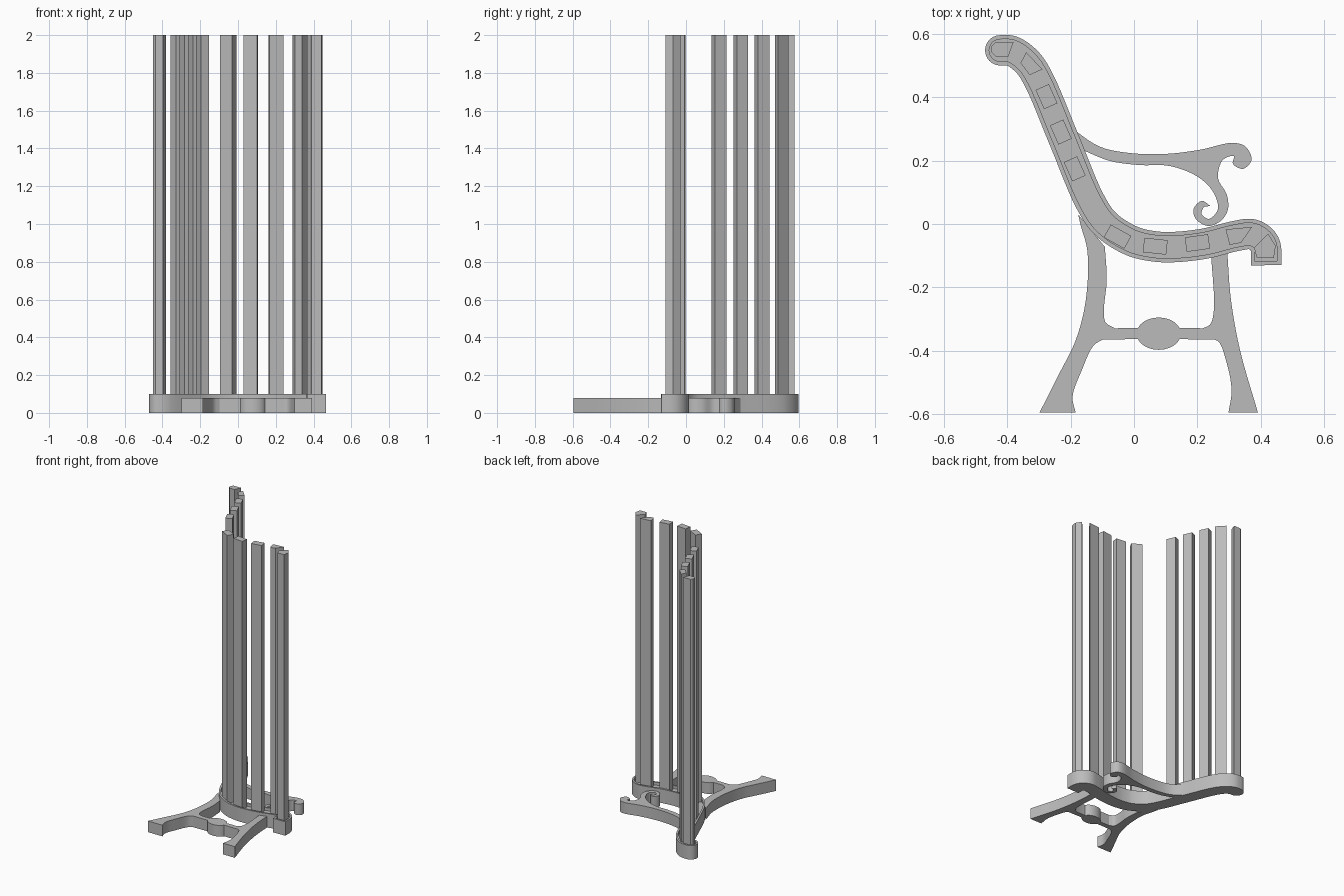
import bpy, bmesh, math
from mathutils import Vector

# Remove the default object
if "Cube" in bpy.data.objects:
    bpy.data.objects.remove(bpy.data.objects["Cube"])

UNIT = 0.001  # plan coordinates below are in thousandths
BAND_TOP, IRON_TOP, SLAT_TOP = 0.1, 0.08, 2.0

grey = bpy.data.materials.new("plain grey")
grey.use_nodes = True
grey.diffuse_color = (0.5, 0.5, 0.5, 1)
grey.node_tree.nodes["Principled BSDF"].inputs["Base Color"].default_value = grey.diffuse_color


def finish(bm, name, smooth=True):
    """Turn a bmesh into a named, coloured object."""
    bmesh.ops.recalc_face_normals(bm, faces=bm.faces)
    mesh = bpy.data.meshes.new(name)
    bm.to_mesh(mesh)
    bm.free()
    mesh.materials.append(grey)
    part = bpy.data.objects.new(name, mesh)
    bpy.context.collection.objects.link(part)
    if smooth:
        bpy.ops.object.select_all(action='DESELECT')
        part.select_set(True)
        bpy.context.view_layer.objects.active = part
        bpy.ops.object.shade_smooth_by_angle(angle=math.radians(30))
    return part


def curve(points, steps=5):
    """Smooth open curve through plan points."""
    pts = [Vector(p) * UNIT for p in points]
    pts = [2 * pts[0] - pts[1]] + pts + [2 * pts[-1] - pts[-2]]
    out = []
    for a, b, c, d in zip(pts, pts[1:], pts[2:], pts[3:]):
        # centripetal spacing prevents overshoot on uneven points
        ab, bc, cd = (math.sqrt((q - p).length) for p, q in ((a, b), (b, c), (c, d)))
        m1 = (c - b) + bc * ((b - a) / ab - (c - a) / (ab + bc))
        m2 = (c - b) + bc * ((d - c) / cd - (d - b) / (bc + cd))
        for i in range(steps):
            t = i / steps
            s = 1 - t
            out.append(b * s * s * (1 + 2 * t) + m1 * t * s * s
                       + c * t * t * (1 + 2 * s) - m2 * s * t * t)
    return out + [pts[-2]]


def prism(name, outline, bottom, top, smooth=True):
    """Extrude a closed plan outline upwards."""
    bm = bmesh.new()
    low = [bm.verts.new((p.x, p.y, bottom)) for p in outline]
    high = [bm.verts.new((p.x, p.y, top)) for p in outline]
    bm.faces.new(low)
    bm.faces.new(high)
    for i in range(len(low)):
        bm.faces.new((low[i - 1], low[i], high[i], high[i - 1]))
    return finish(bm, name, smooth)


def ribbon(path, half, trim):
    """Outline of a band around a path: round at the start, square at the end."""
    left, right = [], []
    for i, p in enumerate(path):
        d = (path[min(i + 1, len(path) - 1)] - path[max(i - 1, 0)]).normalized()
        if i == len(path) - 1:
            p = p - d * trim
        n = Vector((-d.y, d.x)) * half
        left.append(p + n)
        right.append(p - n)
    d = (path[1] - path[0]).normalized()
    n = Vector((-d.y, d.x))
    angles = [math.pi * k / 12 for k in range(1, 12)]
    cap = [path[0] - n * half * math.cos(a) - d * half * math.sin(a) for a in angles]
    return left + right[::-1] + cap


# Seat and back band: raised rim around a shallow channel
spine = curve([(-422, 548), (-386, 546), (-338, 512), (-302, 458), (-220, 264), (-138, 70),
               (-90, 0), (-8, -53), (60, -70), (120, -73), (223, -62), (325, -37),
               (375, -33), (412, -62), (417, -130)], 6)
outer = ribbon(spine, 0.048, 0)
inner = ribbon(spine, 0.035, 0.012)
bm = bmesh.new()
rings = [[bm.verts.new((p.x, p.y, z)) for p in ring] for ring, z in
         ((outer, 0), (outer, BAND_TOP), (inner, BAND_TOP), (inner, IRON_TOP))]
bm.faces.new(rings[0])
bm.faces.new(rings[-1])
for a, b in zip(rings, rings[1:]):
    for i in range(len(a)):
        bm.faces.new((a[i - 1], a[i], b[i], b[i - 1]))
finish(bm, "seat_band")

# Legs with a cross bar and an oval boss
boss = Vector((78, -346))
arc = [math.radians(20 + 14 * k) for k in range(11)]
boss_low = [boss + Vector((-70 * math.cos(a), -51 * math.sin(a))) for a in arc]
boss_high = [boss + Vector((70 * math.cos(a), 51 * math.sin(a))) for a in arc]
legs = (curve([(-176, 30), (-168, -5), (-147, -85), (-152, -240), (-184, -367), (-240, -480), (-298, -595)])
        + curve([(-184, -595), (-194, -545), (-165, -462), (-128, -384), (-98, -364)])
        + [p * UNIT for p in boss_low]
        + curve([(218, -364), (264, -369), (290, -430), (308, -525), (298, -595)])
        + curve([(391, -595), (335, -400), (306, -240), (294, -85)])
        + curve([(243, -93), (252, -272), (240, -317), (218, -329)])
        + [p * UNIT for p in boss_high]
        + curve([(-61, -329), (-90, -310), (-95, -272), (-86, -177), (-92, -72)]))
prism("leg_frame", legs, 0, IRON_TOP)

# Arm rest: long upper rail, curled front and lower scroll in one outline
arm = (curve([(-190, 297), (-108, 244), (-14, 224), (97, 221), (207, 234), (312, 256),
              (352, 244), (371, 202), (344, 174), (312, 190), (315, 214), (280, 202),
              (265, 145), (293, 92), (296, 44), (274, 10), (233, -6), (195, 16),
              (188, 47), (214, 73), (241, 57)])
       + curve([(220, 54), (213, 32), (236, 16), (261, 38), (265, 60), (246, 107),
                (198, 151), (113, 183), (18, 186), (-76, 199), (-164, 234)]))
prism("arm_rest", arm, 0, IRON_TOP)

# Regular slats: centre and turn of each rectangular section
regular = [(-276, 402, -66), (-231, 290, -66), (-187, 174, -66),
           (-52, -40, -29), (67, -70, -6), (200, -60, 8)]
for k, (x, y, turn) in enumerate(regular):
    along = Vector((math.cos(math.radians(turn)), math.sin(math.radians(turn))))
    across = Vector((-along.y, along.x))
    half_long = 33 if k < 3 else 37
    half_wide = 23
    corners = [(Vector((x, y)) + along * half_long * i + across * half_wide * j) * UNIT
               for i, j in ((-1, -1), (1, -1), (1, 1), (-1, 1))]
    prism(f"slat_{k + 1}", corners, IRON_TOP - 0.01, SLAT_TOP, False)

# Shaped slats where the band curls
shaped = {
    "top_slat": [(-436, 574), (-380, 574), (-397, 528), (-436, 528), (-449, 541), (-449, 561)],
    "upper_back_slat": [(-340, 542), (-289, 488), (-329, 470), (-358, 508)],
    "front_seat_slat": [(289, -17), (373, -9), (338, -59), (302, -66)],
    "nose_slat": [(423, -30), (447, -69), (441, -108), (388, -108), (379, -75)],
}
for name, corners in shaped.items():
    prism(name, [Vector(c) * UNIT for c in corners], IRON_TOP - 0.01, SLAT_TOP, False)
